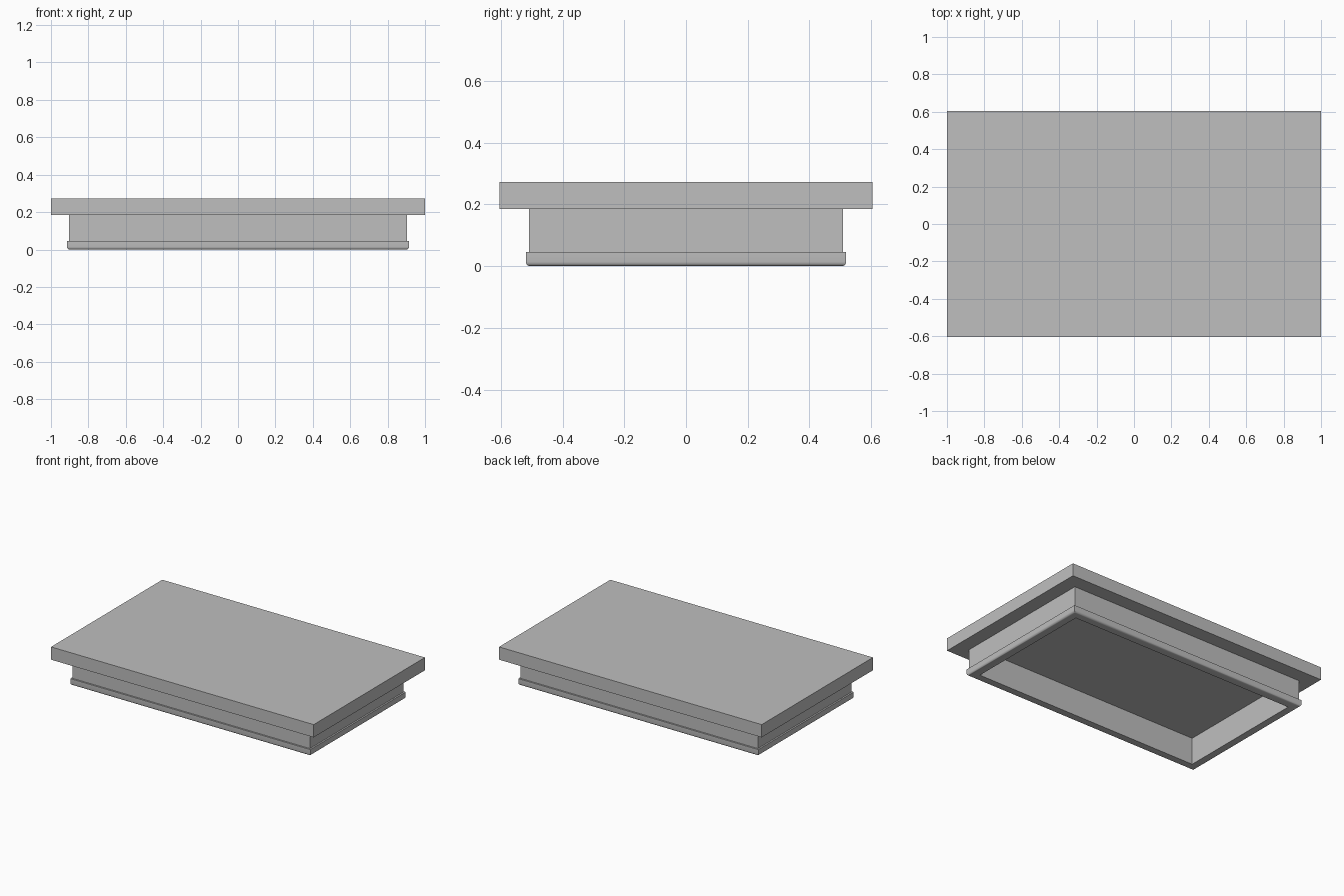
import bpy, bmesh, math

if "Cube" in bpy.data.objects:
    bpy.data.objects.remove(bpy.data.objects["Cube"], do_unlink=True)

grey = bpy.data.materials.new("plain_grey")
grey.use_nodes = True
colour = (0.52, 0.52, 0.52, 1)
grey.diffuse_color = colour
grey.node_tree.nodes["Principled BSDF"].inputs["Base Color"].default_value = colour

HALF_X, HALF_Y = 0.903, 0.508    # outer half sizes of the neck
TOP, UNDERSIDE = 0.273, 0.185    # heights of the slab faces


def finish(name, bm):
    bmesh.ops.recalc_face_normals(bm, faces=bm.faces)
    mesh = bpy.data.meshes.new(name)
    bm.to_mesh(mesh)
    bm.free()
    mesh.materials.append(grey)
    obj = bpy.data.objects.new(name, mesh)
    bpy.context.scene.collection.objects.link(obj)
    return obj


def rectangular_frame(name, profile):
    """Sweep a closed (outward offset, height) profile round a rectangle."""
    bm = bmesh.new()
    rings = []
    for out, z in profile:
        x, y = HALF_X + out, HALF_Y + out
        rings.append([bm.verts.new((sx * x, sy * y, z))
                      for sx, sy in ((-1, -1), (1, -1), (1, 1), (-1, 1))])
    for a, b in zip(rings, rings[1:] + rings[:1]):
        for i in range(4):
            j = (i + 1) % 4
            bm.faces.new((a[i], a[j], b[j], b[i]))
    return finish(name, bm)


# Flat top slab
bm = bmesh.new()
bmesh.ops.create_cube(bm, size=1)
bmesh.ops.scale(bm, vec=(2, 1.21, TOP - UNDERSIDE), verts=bm.verts)
bmesh.ops.translate(bm, vec=(0, 0, (TOP + UNDERSIDE) / 2), verts=bm.verts)
finish("top_slab", bm)

# Hollow neck with a lip rounded along its lower edge
lip, radius, inner = 0.011, 0.014, -0.047
rounded = [(lip - radius + radius * math.cos(t), radius - radius * math.sin(t))
           for t in (math.pi / 2 * k / 4 for k in range(5))]
profile = [(inner, UNDERSIDE), (0, UNDERSIDE), (0, 0.045), (lip, 0.045)]
profile += rounded + [(inner, 0)]
frame = rectangular_frame("lower_frame", profile)

bpy.ops.object.select_all(action="DESELECT")
frame.select_set(True)
bpy.context.view_layer.objects.active = frame
bpy.ops.object.shade_smooth_by_angle(angle=math.radians(30))
